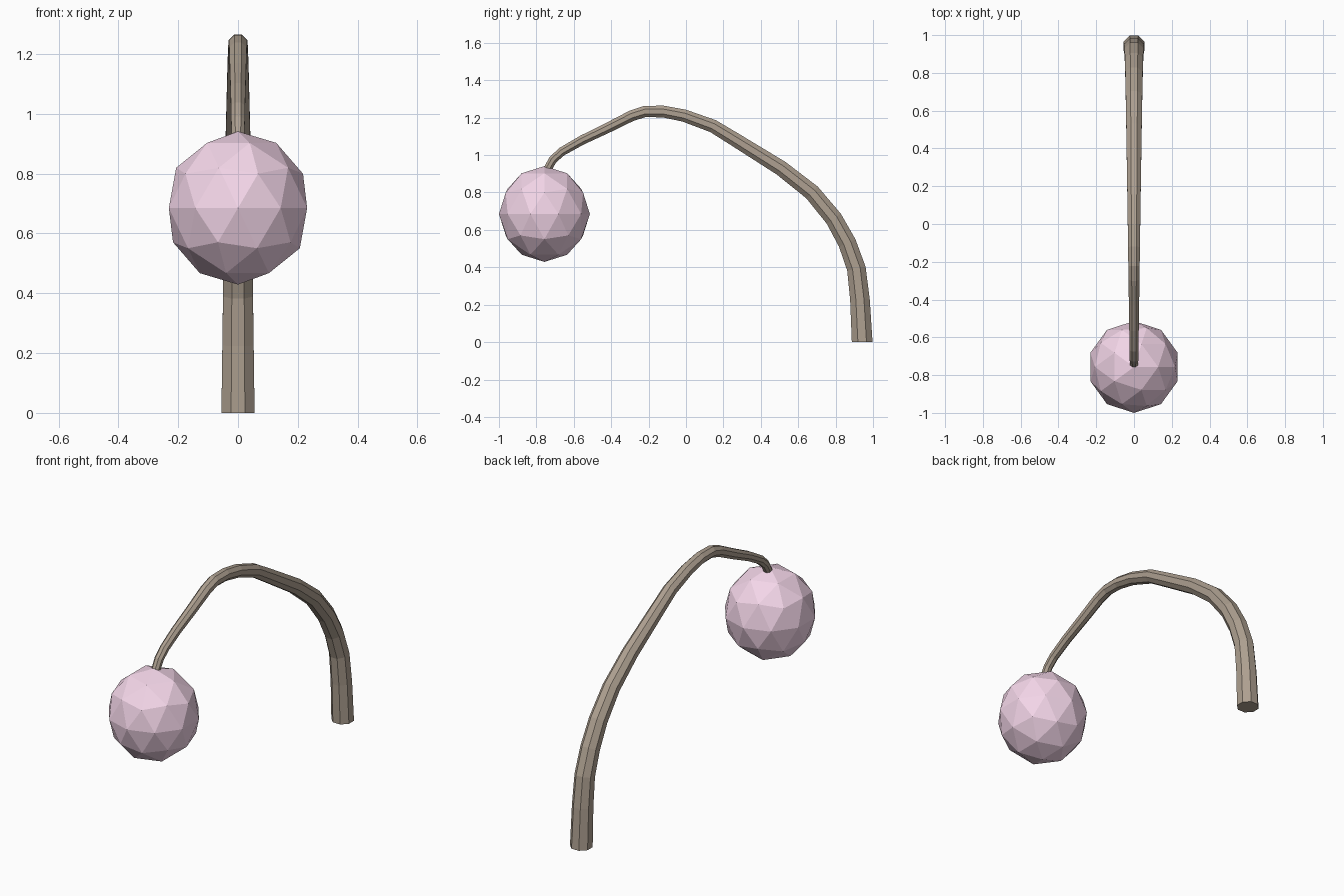
import bpy, bmesh
from math import cos, sin, pi
from mathutils import Vector

if "Cube" in bpy.data.objects:
    bpy.data.objects.remove(bpy.data.objects["Cube"])


def material(name, color):
    mat = bpy.data.materials.new(name)
    mat.diffuse_color = (*color, 1)
    mat.use_nodes = True
    mat.node_tree.nodes["Principled BSDF"].inputs["Base Color"].default_value = mat.diffuse_color
    return mat


def add_object(name, bm, mat):
    bmesh.ops.recalc_face_normals(bm, faces=bm.faces)
    mesh = bpy.data.meshes.new(name)
    bm.to_mesh(mesh)
    bm.free()
    mesh.materials.append(mat)
    obj = bpy.data.objects.new(name, mesh)
    bpy.context.collection.objects.link(obj)
    return obj


# Curved tapering stem: (y, z) centre line swept with an octagon
PATH = [(0.942, 0), (0.93, 0.227), (0.911, 0.393), (0.862, 0.53), (0.79, 0.66),
        (0.674, 0.80), (0.508, 0.93), (0.262, 1.083), (0.144, 1.155),
        (-0.01, 1.211), (-0.123, 1.233), (-0.219, 1.233), (-0.289, 1.211),
        (-0.42, 1.145), (-0.556, 1.08), (-0.663, 1.019), (-0.711, 0.976),
        (-0.743, 0.92), (-0.75, 0.88)]
SIDES, R_BASE, R_TIP = 8, 0.06, 0.023

points = [Vector((0, y, z)) for y, z in PATH]
lengths = [0]
for a, b in zip(points, points[1:]):
    lengths.append(lengths[-1] + (b - a).length)

bm = bmesh.new()
rings = []
for i, p in enumerate(points):
    # The base ring stays level with the ground
    if i == 0:
        tangent = Vector((0, 0, 1))
    else:
        tangent = (points[min(i + 1, len(points) - 1)] - points[i - 1]).normalized()
    side = Vector((1, 0, 0))
    up = tangent.cross(side)
    r = R_BASE + (R_TIP - R_BASE) * lengths[i] / lengths[-1]
    angles = [2 * pi * (k + 0.5) / SIDES for k in range(SIDES)]
    rings.append([bm.verts.new(p + r * (cos(t) * side + sin(t) * up)) for t in angles])
for lower, upper in zip(rings, rings[1:]):
    for k in range(SIDES):
        n = (k + 1) % SIDES
        bm.faces.new((lower[k], lower[n], upper[n], upper[k]))
bm.faces.new(rings[0])
bm.faces.new(rings[-1])
add_object("stem", bm, material("bark", (0.42, 0.35, 0.28)))

# Hanging faceted blossom, slightly taller than wide
bm = bmesh.new()
bmesh.ops.create_icosphere(bm, subdivisions=2, radius=1)
bmesh.ops.scale(bm, vec=(0.243, 0.243, 0.256), verts=bm.verts)
bmesh.ops.translate(bm, vec=(0, -0.757, 0.685), verts=bm.verts)
add_object("blossom", bm, material("pink", (0.9, 0.67, 0.81)))
